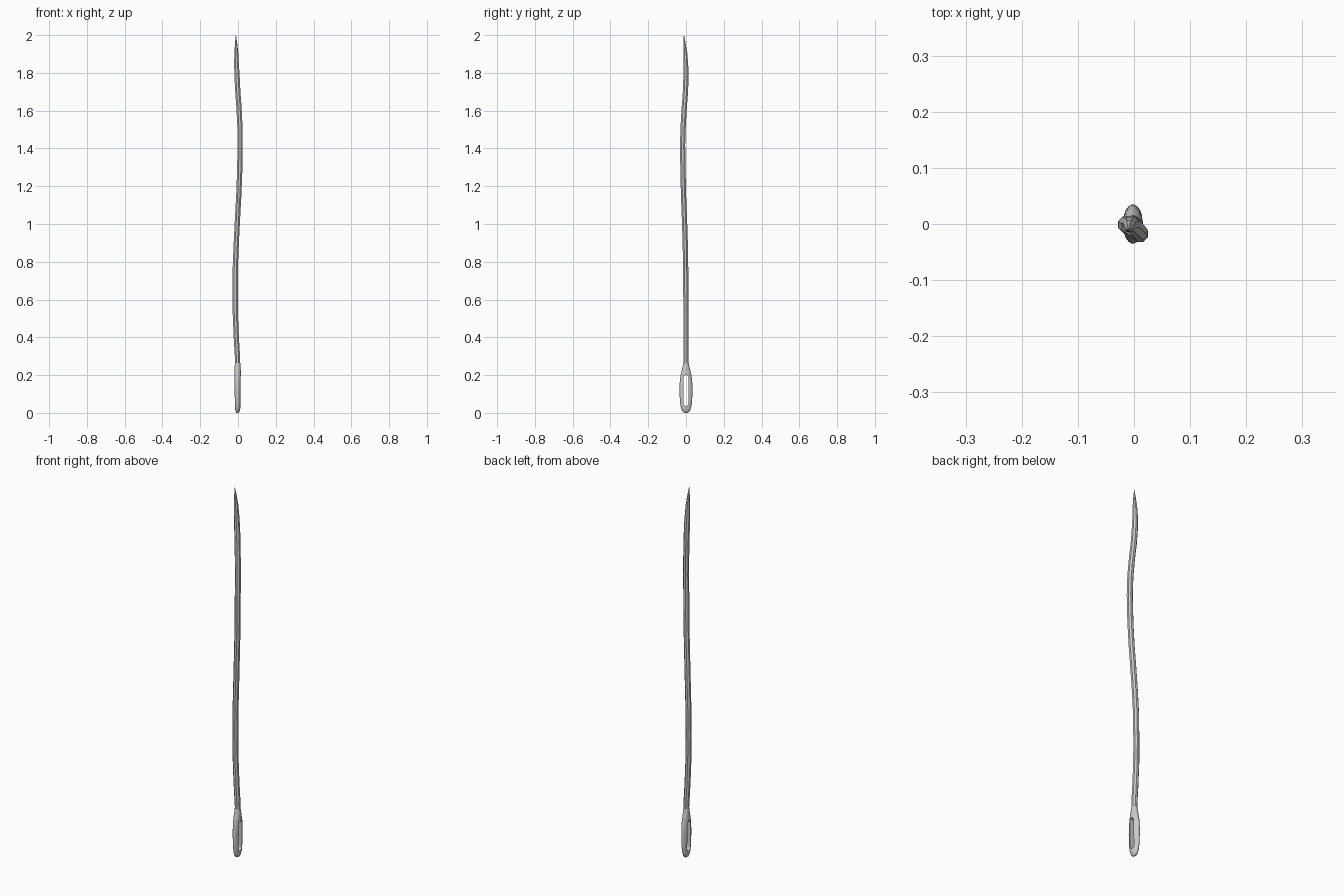
import bpy, bmesh
from math import sin, cos, pi

if "Cube" in bpy.data.objects:
    bpy.data.objects.remove(bpy.data.objects["Cube"])


def make_object(name, bm):
    bmesh.ops.recalc_face_normals(bm, faces=bm.faces)
    mesh = bpy.data.meshes.new(name)
    bm.to_mesh(mesh)
    bm.free()
    obj = bpy.data.objects.new(name, mesh)
    bpy.context.collection.objects.link(obj)
    return obj


def loft(name, rings, sides):
    """Skin elliptical rings given as (z, centre x, centre y, radius x, radius y)."""
    bm = bmesh.new()
    loops = []
    for z, cx, cy, rx, ry in rings:
        angles = [2 * pi * (i + 0.5) / sides for i in range(sides)]
        loops.append([bm.verts.new((cx + rx * cos(a), cy + ry * sin(a), z)) for a in angles])
    for a, b in zip(loops, loops[1:]):
        for i in range(sides):
            j = (i + 1) % sides
            bm.faces.new((a[i], a[j], b[j], b[i]))
    bm.faces.new(loops[0][::-1])
    bm.faces.new(loops[-1])
    return make_object(name, bm)


# Slightly wavy faceted shaft running up to a sharp tip: (z, x, y, radius)
path = [
    (0.21, 0.000, 0.000, 0.014), (0.30, -0.003, 0.000, 0.015),
    (0.40, -0.009, 0.000, 0.015), (0.52, -0.014, 0.000, 0.015),
    (0.65, -0.015, -0.001, 0.015), (0.78, -0.014, -0.002, 0.015),
    (0.90, -0.009, -0.004, 0.015), (1.02, -0.003, -0.008, 0.015),
    (1.15, 0.004, -0.013, 0.015), (1.28, 0.009, -0.016, 0.015),
    (1.42, 0.011, -0.018, 0.015), (1.52, 0.010, -0.015, 0.015),
    (1.62, 0.005, -0.009, 0.015), (1.70, -0.001, -0.003, 0.015),
    (1.78, -0.005, 0.000, 0.015), (1.85, -0.008, -0.001, 0.0135),
    (1.91, -0.009, -0.004, 0.011), (1.96, -0.010, -0.008, 0.006),
    (2.00, -0.011, -0.011, 0.0008),
]
shaft = loft("needle_shaft", [(z, x, y, r, r) for z, x, y, r in path], 8)

# Flattened, rounded eye body: (z, radius x, radius y)
profile = [
    (0.000, 0.004, 0.006), (0.004, 0.009, 0.014), (0.012, 0.012, 0.021),
    (0.030, 0.015, 0.028), (0.055, 0.016, 0.032), (0.090, 0.017, 0.034),
    (0.130, 0.018, 0.035), (0.170, 0.018, 0.033), (0.200, 0.018, 0.029),
    (0.225, 0.017, 0.023), (0.245, 0.016, 0.018), (0.265, 0.014, 0.015),
]
eye = loft("needle_eye", [(z, -0.002, 0, rx, ry) for z, rx, ry in profile], 20)

# Rounded slot that cuts the thread hole through the eye
bm = bmesh.new()
outline = []
for centre, start in ((0.185, 0), (0.052, pi)):
    for i in range(9):
        a = start + pi * i / 8
        outline.append(bm.verts.new((-0.1, 0.014 * cos(a), centre + 0.016 * sin(a))))
face = bm.faces.new(outline)
side = bmesh.ops.extrude_face_region(bm, geom=[face])
moved = [v for v in side["geom"] if isinstance(v, bmesh.types.BMVert)]
bmesh.ops.translate(bm, verts=moved, vec=(0.2, 0, 0))
cutter = make_object("eye_hole_cutter", bm)

# Shaft starts above the hole so the slot stays open
for v in shaft.data.vertices:
    if v.co.z < 0.22:
        v.co.z = 0.225

bpy.context.view_layer.objects.active = eye
eye.select_set(True)
mod = eye.modifiers.new("thread_hole", "BOOLEAN")
mod.object = cutter
mod.operation = "DIFFERENCE"
mod.solver = "EXACT"
bpy.ops.object.modifier_apply(modifier=mod.name)
bpy.data.objects.remove(cutter)
bpy.ops.object.shade_smooth_by_angle(angle=pi / 5)
